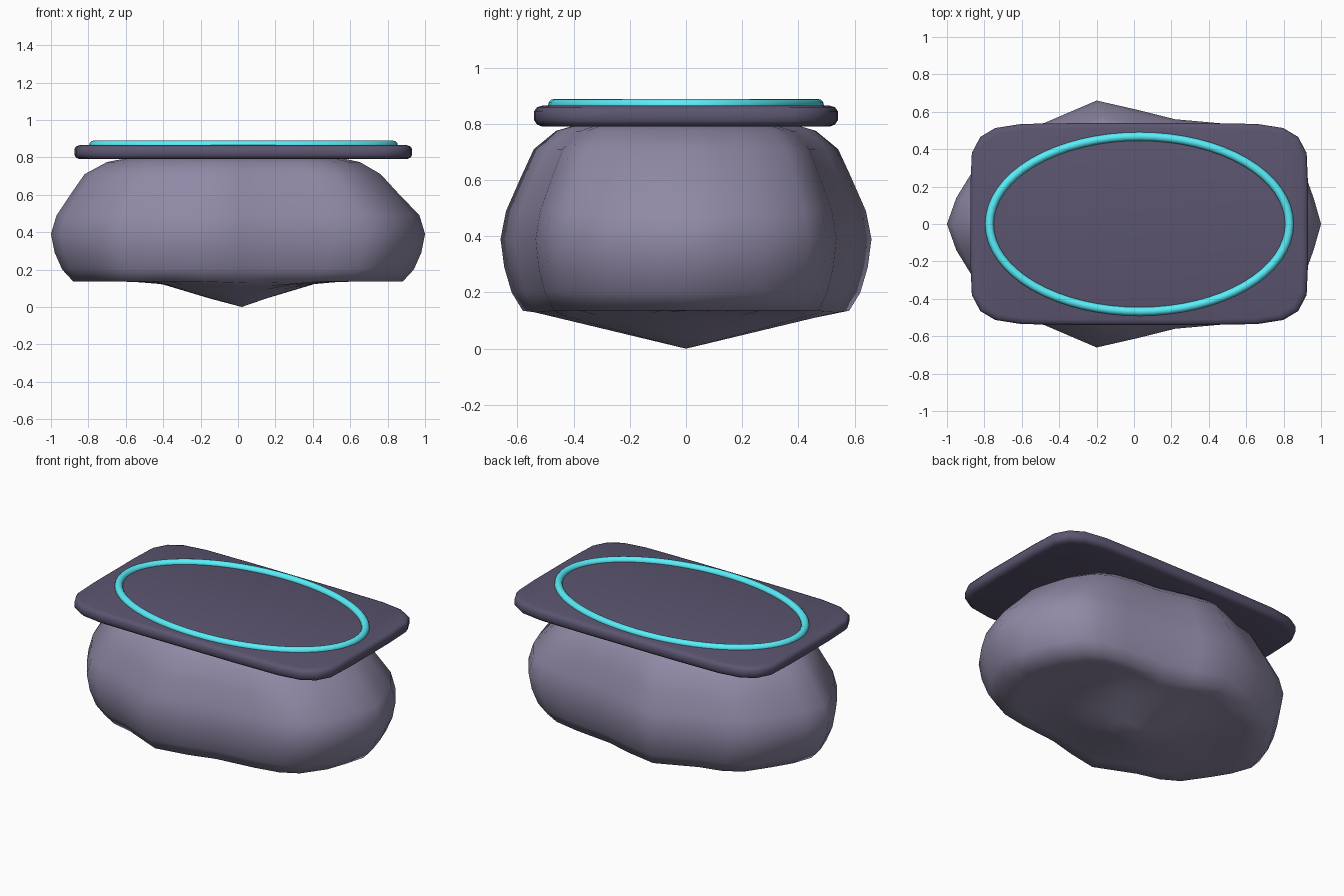
import bpy, bmesh, math

if "Cube" in bpy.data.objects:
    bpy.data.objects.remove(bpy.data.objects["Cube"])


def finish(name, bm, color, angle):
    bmesh.ops.recalc_face_normals(bm, faces=bm.faces)
    mesh = bpy.data.meshes.new(name)
    bm.to_mesh(mesh)
    bm.free()
    obj = bpy.data.objects.new(name, mesh)
    bpy.context.collection.objects.link(obj)
    mat = bpy.data.materials.new(name + "_colour")
    mat.diffuse_color = (*color, 1)
    mat.use_nodes = True
    mat.node_tree.nodes["Principled BSDF"].inputs["Base Color"].default_value = mat.diffuse_color
    mesh.materials.append(mat)
    bpy.ops.object.select_all(action='DESELECT')
    obj.select_set(True)
    bpy.context.view_layer.objects.active = obj
    bpy.ops.object.shade_smooth_by_angle(angle=math.radians(angle))
    return obj


def bridge(bm, rings, closed=False):
    pairs = list(zip(rings, rings[1:]))
    if closed:
        pairs.append((rings[-1], rings[0]))
    for a, b in pairs:
        n = len(a)
        for i in range(n):
            j = (i + 1) % n
            bm.faces.new((a[i], a[j], b[j], b[i]))


def fan(bm, ring, co):
    tip = bm.verts.new(co)
    for i in range(len(ring)):
        bm.faces.new((ring[i], ring[(i + 1) % len(ring)], tip))


# Rock: half outline mirrored in y, lofted through a bulging height profile
half = [(1, 0), (0.96, 0.14), (0.91, 0.28), (0.80, 0.435), (0.68, 0.50), (0.5, 0.535),
        (0.22, 0.56), (0.02, 0.61), (-0.2, 0.66), (-0.48, 0.54), (-0.64, 0.50),
        (-0.76, 0.43), (-0.87, 0.27), (-0.95, 0.14), (-1, 0)]
outline = half + [(x, -y) for x, y in half[-2:0:-1]]
bm = bmesh.new()
rings = []
# underside dips to a blunt point at the centre
for s in (0.15, 0.3, 0.45, 0.6, 0.75, 0.88):
    rings.append([bm.verts.new((x * s, y * s,
                 0.135 * min(1, math.hypot(x * s, 0.8 * y * s) / 0.45))) for x, y in outline])
# the right end slopes in a little more towards the top
for z, s, lean in [(0.20, 0.94, 1), (0.29, 0.98, 1), (0.39, 1, 1), (0.49, 0.97, 1),
                   (0.61, 0.89, 0.96), (0.71, 0.82, 0.93), (0.775, 0.70, 0.93), (0.80, 0.57, 0.93)]:
    rings.append([bm.verts.new((x * s * (lean if x > 0 else 1), y * s, z)) for x, y in outline])
bridge(bm, rings)
fan(bm, rings[0], (0.02, 0, 0))
fan(bm, rings[-1], (0, 0, 0.81))
finish("rock_base", bm, (0.28, 0.25, 0.38), 60)

# Slab: rounded rectangle with a soft rim
quarter = [(0.903, 0.2), (0.895, 0.38), (0.85, 0.465), (0.77, 0.513), (0.63, 0.535), (0.3, 0.54)]
plan = (quarter + [(-x, y) for x, y in quarter[::-1]]
        + [(-x, -y) for x, y in quarter] + [(x, -y) for x, y in quarter[::-1]])
bm = bmesh.new()
rings = []
for z, inset in [(0.79, 0.03), (0.797, 0.01), (0.812, 0), (0.845, 0), (0.859, 0.01), (0.865, 0.03)]:
    rings.append([bm.verts.new((0.028 + x * (1 - inset / 0.9), y * (1 - inset / 0.54), z))
                  for x, y in plan])
bridge(bm, rings)
bm.faces.new(rings[0])
bm.faces.new(rings[-1])
finish("slab_top", bm, (0.105, 0.09, 0.16), 50)

# Glowing oval ring of even thickness
bm = bmesh.new()
rings = []
a, b, r = 0.802, 0.468, 0.023
for i in range(64):
    t = math.tau * i / 64
    nx, ny = b * math.cos(t), a * math.sin(t)
    k = math.hypot(nx, ny)
    ring = []
    for j in range(12):
        u = math.tau * j / 12
        d = r * math.cos(u) / k
        ring.append(bm.verts.new((0.029 + a * math.cos(t) + nx * d,
                                  b * math.sin(t) + ny * d, 0.866 + r * math.sin(u))))
    rings.append(ring)
bridge(bm, rings, closed=True)
finish("oval_ring", bm, (0.10, 0.85, 0.95), 60)
